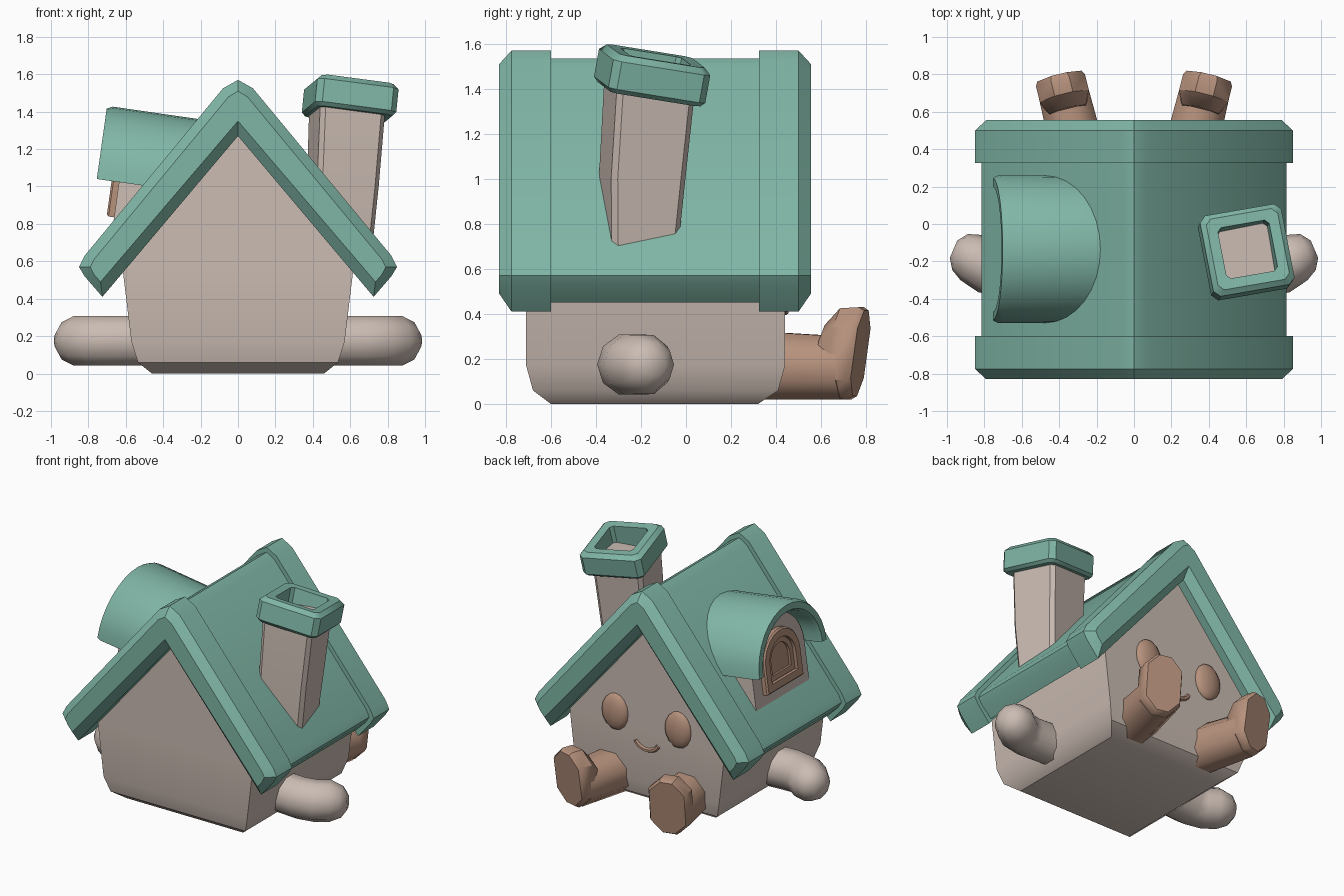
import bpy, bmesh
from math import sin, cos, pi, radians
from mathutils import Vector as V

if "Cube" in bpy.data.objects:
    bpy.data.objects.remove(bpy.data.objects["Cube"])


def material(name, rgb):
    m = bpy.data.materials.new(name)
    m.use_nodes = True
    m.diffuse_color = (*rgb, 1)
    m.node_tree.nodes["Principled BSDF"].inputs["Base Color"].default_value = (*rgb, 1)
    return m


GREEN = material("sage green", (0.216, 0.468, 0.381))
BEIGE = material("warm beige", (0.597, 0.503, 0.451))
BROWN = material("soft brown", (0.468, 0.283, 0.202))


def loft(name, rings, mat, caps=True, angle=35):
    """Skin a list of equal-length point rings."""
    bm = bmesh.new()
    rows = [[bm.verts.new(p) for p in ring] for ring in rings]
    n = len(rows[0])
    for a, b in zip(rows, rows[1:]):
        for i in range(n):
            j = (i + 1) % n
            bm.faces.new((a[i], a[j], b[j], b[i]))
    if caps:
        bm.faces.new(rows[0])
        bm.faces.new(rows[-1])
    bmesh.ops.recalc_face_normals(bm, faces=bm.faces)
    mesh = bpy.data.meshes.new(name)
    bm.to_mesh(mesh)
    bm.free()
    mesh.materials.append(mat)
    ob = bpy.data.objects.new(name, mesh)
    bpy.context.collection.objects.link(ob)
    bpy.ops.object.select_all(action='DESELECT')
    ob.select_set(True)
    bpy.context.view_layer.objects.active = ob
    bpy.ops.object.shade_smooth_by_angle(angle=radians(angle))
    return ob


def tube(name, path, radii, ref, mat, sides):
    """Sweep a round section along a path."""
    path, ref, rings = [V(p) for p in path], V(ref), []
    for i, (p, r) in enumerate(zip(path, radii)):
        t = path[min(i + 1, len(path) - 1)] - path[max(i - 1, 0)]
        side = t.cross(ref).normalized()
        rings.append([p + r * (cos(k * 2 * pi / sides) * side + sin(k * 2 * pi / sides) * ref)
                      for k in range(sides)])
    return loft(name, rings, mat, angle=50)


def chamfered(hw, hh, c):
    """Rectangle outline with cut corners."""
    q = [(hw, hh - c), (hw - c, hh)]
    q += [(-x, y) for x, y in reversed(q)]
    return q + [(-x, -y) for x, y in q]


# House body: tapered walls rising to a gable
sections = [(0.46, -0.60, 0.32, 0), (0.535, -0.68, 0.41, 0.06), (0.57, -0.71, 0.44, 0.17),
            (0.617, -0.71, 0.44, 0.56), (0.005, -0.71, 0.44, 1.30)]
loft("house_body", [[(-x, a, z), (x, a, z), (x, b, z), (-x, b, z)] for x, a, b, z in sections], BEIGE)


# Roof slab and the thicker trims at both gables
def gable(half, y):
    """Mirror an outline given from outer ridge to inner ridge."""
    full = half + [(-x, z) for x, z in reversed(half[1:-1])]
    return [(x, y, z) for x, z in full]


slab = [(0, 1.535), (0.06, 1.50), (0.79, 0.62), (0.815, 0.57), (0.79, 0.53), (0.71, 0.45), (0, 1.29)]
trim = [(0, 1.57), (0.08, 1.525), (0.82, 0.63), (0.85, 0.57), (0.82, 0.52), (0.725, 0.41), (0, 1.27)]
face = [(0, 1.51), (0.05, 1.48), (0.77, 0.61), (0.79, 0.57), (0.77, 0.53), (0.735, 0.49), (0, 1.35)]
loft("roof_slab", [gable(slab, -0.62), gable(slab, 0.34)], GREEN)
for name, inner, outer, s in (("front", -0.60, -0.83, 1), ("back", 0.325, 0.555, -1)):
    loft(name + "_roof_trim", [gable(trim, inner), gable(trim, outer + 0.055 * s), gable(face, outer)], GREEN)

# Crooked chimney shaft
turn = radians(11)
X, Y = V((cos(turn), sin(turn), 0)), V((-sin(turn), cos(turn), 0))
shaft = [((0.545, -0.21, 0.60), 0.145), ((0.56, -0.195, 1.0), 0.168), ((0.585, -0.16, 1.43), 0.178)]
loft("chimney_shaft", [[V(c) + X * x + Y * y for x, y in chamfered(h, h, 0.025)] for c, h in shaft], BEIGE)

# Chimney cap, tilted, with an open flue
up = V((0.1, 0.18, 1)).normalized()
side = (X - up * X.dot(up)).normalized()
fwd = up.cross(side)
centre = V((0.60, -0.15, 1.46))


def cap_ring(h, z):
    return [centre + side * x + fwd * y + up * z for x, y in chamfered(h, h, 0.15 * h)]


loft("chimney_cap", [cap_ring(*r) for r in ((0.16, -0.085), (0.205, -0.085), (0.222, -0.065),
                                            (0.222, 0.06), (0.195, 0.088), (0.14, 0.085), (0.135, -0.07))],
     GREEN, caps=False)
loft("chimney_flue_floor", [cap_ring(0.15, -0.075), cap_ring(0.15, -0.07)], BROWN)

# Dormer: its own tilted frame, a = outward, b = sideways, c = up
lean = radians(8)
OUT, UP = V((-cos(lean), 0, sin(lean))), V((sin(lean), 0, cos(lean)))
HUB = V((-0.755, -0.135, 1.04))


def dormer(outline, a):
    return [HUB + OUT * a + UP * c + V((0, b, 0)) for b, c in outline]


def arch(r, foot=0.0, n=16, rise=1.0):
    """Half circle, with straight legs down to foot when it is below zero."""
    arc = [(r * cos(pi * i / n), rise * r * sin(pi * i / n)) for i in range(n + 1)]
    return [(r, foot)] + arc + [(-r, foot)] if foot < 0 else arc


def hood(outer, inner):
    return arch(outer) + arch(inner)[::-1]


loft("dormer_hood", [dormer(hood(0.392, 0.32), -0.75), dormer(hood(0.395, 0.32), -0.03),
                     dormer(hood(0.38, 0.335), 0)], GREEN)
loft("dormer_wall", [dormer(arch(0.30, -0.36), -0.6), dormer(arch(0.30, -0.36), -0.12)], BEIGE)


def window_ring(name, r_out, r_in, f_out, f_in, depth):
    o, i = arch(r_out, f_out), arch(r_in, f_in)
    loft(name, [dormer(o, -0.13), dormer(o, depth - 0.01), dormer(arch(r_out - 0.01, f_out + 0.01), depth),
                dormer(i, depth), dormer(i, -0.13)], BROWN, caps=False)


window_ring("window_frame", 0.205, 0.145, -0.19, -0.13, -0.08)
window_ring("window_inner_frame", 0.15, 0.105, -0.135, -0.09, -0.10)
loft("window_pane", [dormer(arch(0.12, -0.11), -0.125), dormer(arch(0.12, -0.11), -0.117)], BROWN)

# Arms, legs and feet on both sides
for label, s in (("left", 1), ("right", -1)):
    arm = [(0.45, -0.24), (0.68, -0.255), (0.78, -0.235), (0.86, -0.18), (0.93, -0.15), (0.965, -0.135)]
    tube(label + "_arm", [(s * x, y, 0.175) for x, y in arm],
         (0.14, 0.14, 0.14, 0.138, 0.105, 0.05), (0, 0, 1), BEIGE, 10)

    along, across = V((0.24 * s, 0.97, 0)), V((0.97 * s, -0.24, 0))
    sole = V((0.395 * s, 0.775, 0))

    def limb_ring(d, hw, hh, z, cut, tilt):
        return [sole + across * x + along * (d + tilt * (z + h - 0.22)) + V((0, 0, z + h))
                for x, h in chamfered(hw, hh, cut)]

    loft(label + "_leg", [limb_ring(-0.6, 0.148, 0.155, 0.175, 0.085, 0),
                          limb_ring(-0.08, 0.135, 0.14, 0.16, 0.08, 0)], BROWN, angle=50)
    loft(label + "_foot", [limb_ring(-0.175, 0.10, 0.15, 0.20, 0.07, 0.14),
                           limb_ring(-0.11, 0.135, 0.20, 0.225, 0.085, 0.14),
                           limb_ring(-0.025, 0.135, 0.205, 0.225, 0.085, 0.14),
                           limb_ring(0, 0.122, 0.19, 0.225, 0.08, 0.14)], BROWN, angle=40)

    # Eye
    bpy.ops.mesh.primitive_uv_sphere_add(segments=10, ring_count=8, location=(0.25 * s, 0.44, 0.62))
    eye = bpy.context.object
    eye.name = label + "_eye"
    eye.scale = (0.105, 0.05, 0.13)
    eye.data.materials.append(BROWN)
    bpy.ops.object.shade_smooth_by_angle(angle=radians(50))

# Smile
smile = [radians(200 + 14 * i) for i in range(11)]
tube("smile", [(0.095 * cos(t), 0.442, 0.485 + 0.075 * sin(t)) for t in smile],
     [0.016] * 11, (0, 1, 0), BROWN, 6)
